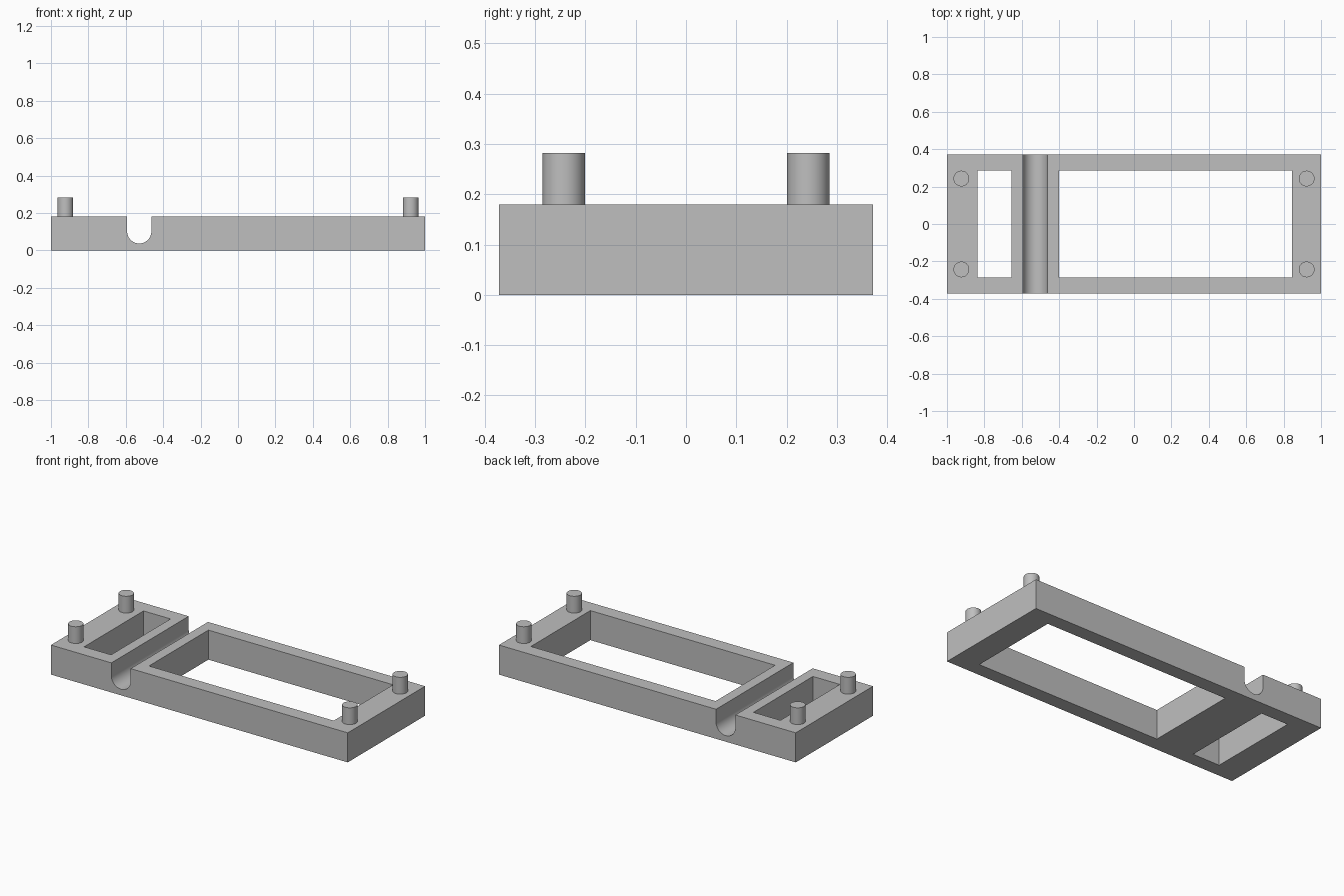
import bpy, bmesh, math
from mathutils import Matrix

cube = bpy.data.objects.get("Cube")
if cube:
    bpy.data.objects.remove(cube, do_unlink=True)

HEIGHT, HALF_Y = 0.18, 0.372
GROOVE_X, GROOVE_Z, GROOVE_R = -0.528, 0.102, 0.065
PEG_X, PEG_Y, PEG_R, PEG_TOP = 0.923, 0.243, 0.042, 0.282

grey = bpy.data.materials.new("plain grey")
grey.use_nodes = True
GREY = (0.52, 0.52, 0.52, 1)
grey.diffuse_color = GREY
grey.node_tree.nodes["Principled BSDF"].inputs["Base Color"].default_value = GREY


def add_object(name, bm):
    bmesh.ops.recalc_face_normals(bm, faces=bm.faces)
    mesh = bpy.data.meshes.new(name)
    bm.to_mesh(mesh)
    bm.free()
    mesh.materials.append(grey)
    obj = bpy.data.objects.new(name, mesh)
    bpy.context.collection.objects.link(obj)
    return obj


def smooth(obj):
    bpy.ops.object.select_all(action='DESELECT')
    obj.select_set(True)
    bpy.context.view_layer.objects.active = obj
    bpy.ops.object.shade_smooth_by_angle(angle=math.radians(30))


# Side profile with the round-bottomed groove, extruded front to back
profile = [(-1, 0), (1, 0), (1, HEIGHT), (GROOVE_X + GROOVE_R, HEIGHT)]
STEPS = 32
for i in range(STEPS + 1):
    a = -math.pi * i / STEPS
    profile.append((GROOVE_X + GROOVE_R * math.cos(a), GROOVE_Z + GROOVE_R * math.sin(a)))
profile += [(GROOVE_X - GROOVE_R, HEIGHT), (-1, HEIGHT)]
bm = bmesh.new()
face = bm.faces.new([bm.verts.new((x, -HALF_Y, z)) for x, z in profile])
ext = bmesh.ops.extrude_face_region(bm, geom=[face])
bmesh.ops.translate(bm, vec=(0, 2 * HALF_Y, 0),
                    verts=[g for g in ext["geom"] if isinstance(g, bmesh.types.BMVert)])
frame = add_object("base_frame", bm)

# Two rectangular openings right through the frame
for name, x0, x1 in (("small_opening_cutter", -0.837, -0.655),
                     ("large_opening_cutter", -0.40, 0.845)):
    bm = bmesh.new()
    bmesh.ops.create_cube(bm, size=1, matrix=Matrix.Translation(((x0 + x1) / 2, 0, HEIGHT / 2))
                          @ Matrix.Diagonal((x1 - x0, 0.572, 1, 1)))
    cutter = add_object(name, bm)
    cutter.hide_render = True
    cutter.hide_viewport = True
    cutter.display_type = 'WIRE'
    cut = frame.modifiers.new(name, 'BOOLEAN')
    cut.operation = 'DIFFERENCE'
    cut.solver = 'EXACT'
    cut.object = cutter

# Bake the cuts and drop the helpers
bpy.context.view_layer.update()
deps = bpy.context.evaluated_depsgraph_get()
baked = bpy.data.meshes.new_from_object(frame.evaluated_get(deps))
cutters = [m.object for m in frame.modifiers]
frame.modifiers.clear()
frame.data = baked
for cutter in cutters:
    bpy.data.objects.remove(cutter, do_unlink=True)
smooth(frame)

# Corner pegs
for x_name, sx in (("right", -1), ("left", 1)):
    for y_name, sy in (("front", -1), ("back", 1)):
        bm = bmesh.new()
        depth = PEG_TOP - HEIGHT
        bmesh.ops.create_cone(bm, cap_ends=True, segments=48, radius1=PEG_R, radius2=PEG_R, depth=depth,
                              matrix=Matrix.Translation((sx * PEG_X, sy * PEG_Y, HEIGHT + depth / 2)))
        smooth(add_object(f"{y_name}_{x_name}_peg", bm))
